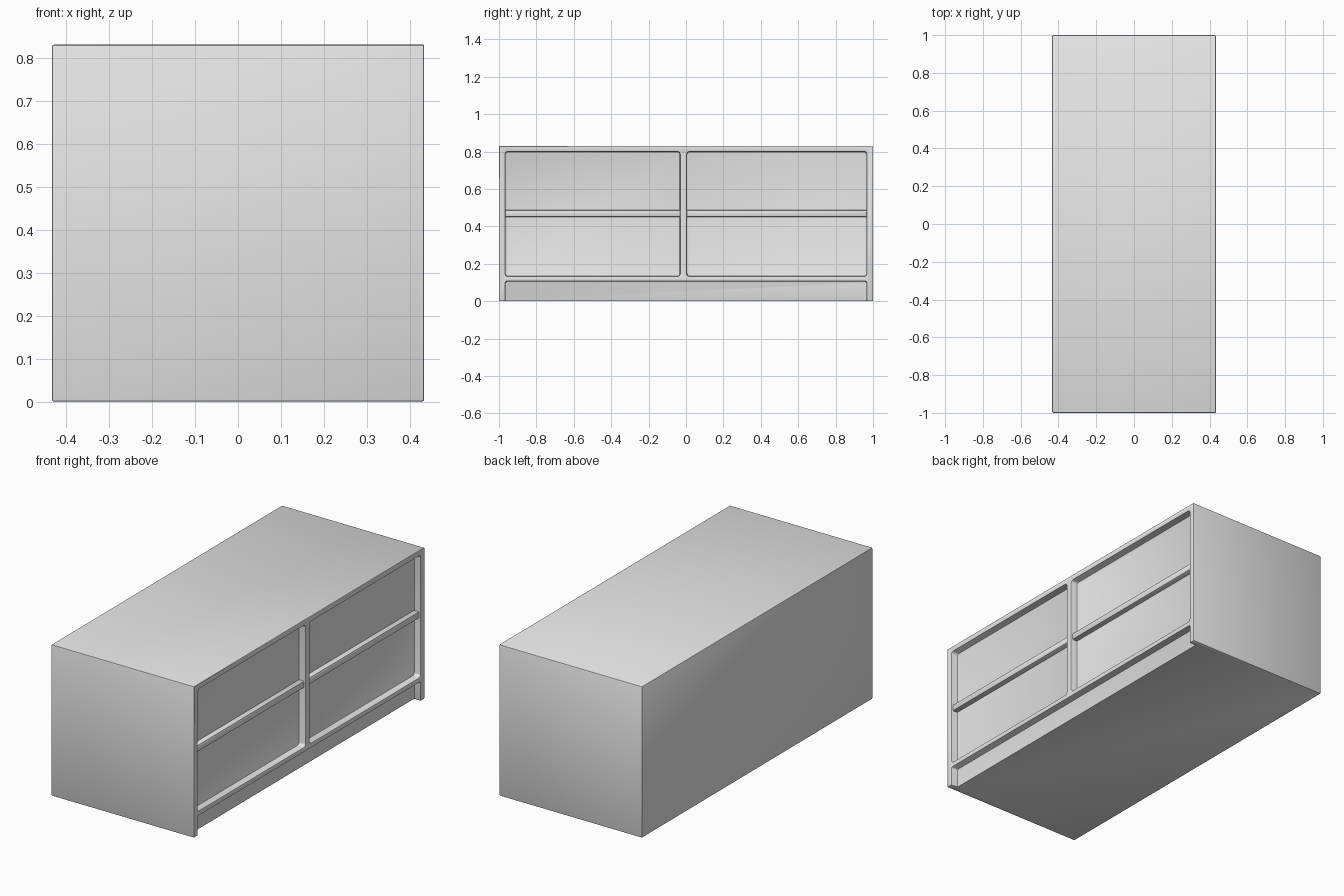
import bpy
import bmesh
from mathutils import Vector

cube = bpy.data.objects.get("Cube")
if cube:
    bpy.data.objects.remove(cube, do_unlink=True)

HALF_X, HALF_Y, HEIGHT = 0.433, 1.0, 0.83
DEPTH = 0.04                      # depth of the recesses in the drawer side
INNER_Y = 0.966

grey = bpy.data.materials.new("plain grey")
grey.use_nodes = True
grey.diffuse_color = (0.8, 0.8, 0.8, 1)
grey.node_tree.nodes["Principled BSDF"].inputs["Base Color"].default_value = grey.diffuse_color


def box(name, low, high):
    """Box between two opposite corners."""
    low, high = Vector(low), Vector(high)
    bm = bmesh.new()
    bmesh.ops.create_cube(bm, size=1)
    bmesh.ops.scale(bm, vec=high - low, verts=bm.verts)
    bmesh.ops.translate(bm, vec=(low + high) / 2, verts=bm.verts)
    mesh = bpy.data.meshes.new(name)
    bm.to_mesh(mesh)
    bm.free()
    mesh.materials.append(grey)
    obj = bpy.data.objects.new(name, mesh)
    bpy.context.collection.objects.link(obj)
    return obj


def activate(obj):
    bpy.ops.object.select_all(action="DESELECT")
    obj.select_set(True)
    bpy.context.view_layer.objects.active = obj


def cut(body, name, low, high, radius):
    """Cut a recess whose corners along x are rounded."""
    cutter = box(name, low, high)
    cutter.hide_render = True
    bm = bmesh.new()
    bm.from_mesh(cutter.data)
    along_x = [e for e in bm.edges
               if abs(e.verts[0].co.x - e.verts[1].co.x) > 0.01]
    bmesh.ops.bevel(bm, geom=along_x, offset=radius, segments=4,
                    profile=0.5, affect="EDGES")
    bm.to_mesh(cutter.data)
    bm.free()
    mod = body.modifiers.new(name, "BOOLEAN")
    mod.operation = "DIFFERENCE"
    mod.solver = "EXACT"
    mod.object = cutter
    activate(body)
    bpy.ops.object.modifier_apply(modifier=mod.name)
    bpy.data.objects.remove(cutter, do_unlink=True)


def soften(obj, width):
    """Round the sharp edges a little and shade smoothly."""
    mod = obj.modifiers.new("soft edges", "BEVEL")
    mod.width = width
    mod.segments = 2
    mod.limit_method = "ANGLE"
    mod.angle_limit = 0.9
    activate(obj)
    bpy.ops.object.modifier_apply(modifier=mod.name)
    bpy.ops.object.shade_smooth_by_angle()


# Cabinet body with two drawer bays and a toe recess on the +x side
body = box("cabinet_body", (-HALF_X, -HALF_Y, 0), (HALF_X, HALF_Y, HEIGHT))
back, outside = HALF_X - DEPTH, HALF_X + 0.1
bays = {"right_bay": (-INNER_Y, -0.032), "left_bay": (0.005, INNER_Y)}
for name, (y0, y1) in bays.items():
    cut(body, name, (back, y0, 0.133), (outside, y1, 0.8), 0.015)
cut(body, "toe_recess", (back, -INNER_Y, -0.1), (outside, INNER_Y, 0.106), 0.008)
soften(body, 0.005)

# Rail between the upper and lower drawer in each bay
for name, (y0, y1) in bays.items():
    rail = box(name.replace("bay", "drawer_rail"),
               (back - 0.02, y0 - 0.01, 0.45), (HALF_X - 0.01, y1 + 0.01, 0.488))
    soften(rail, 0.008)
